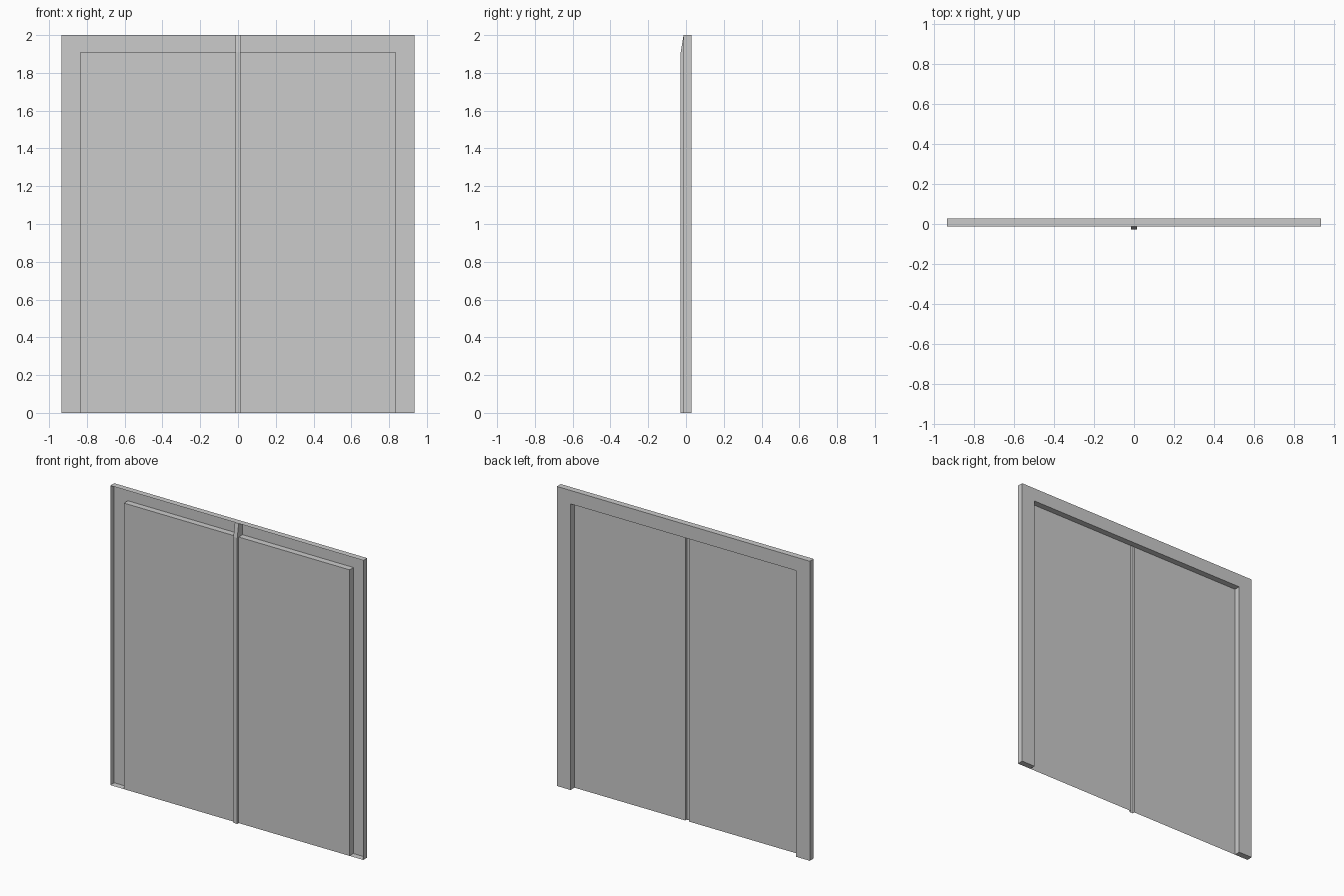
import bpy

if "Cube" in bpy.data.objects:
    bpy.data.objects.remove(bpy.data.objects["Cube"])

FRONT, BACK, RIB = -0.013, 0.028, -0.028   # depth planes (y)
OUT, INN = 0.934, 0.833                    # frame half widths
TOP, HEAD = 2.0, 1.91                      # frame top, opening top
SEAM = 0.014                               # half width of the centre rib


def make(name, verts, faces):
    mesh = bpy.data.meshes.new(name)
    mesh.from_pydata(verts, [], faces)
    mesh.update()
    obj = bpy.data.objects.new(name, mesh)
    bpy.context.collection.objects.link(obj)
    return obj


def arch(half, top, y):
    return [(-half, y, 0), (-half, y, top), (half, y, top), (half, y, 0)]


# Door frame: outer wall, face and reveal lofted as one open-fronted shell
rings = [arch(OUT, TOP, FRONT), arch(OUT, TOP, BACK),
         arch(INN, HEAD, BACK), arch(INN, HEAD, FRONT)]
verts = [v for ring in rings for v in ring]
faces = []
for r in range(3):
    for i in range(3):
        a = r * 4 + i
        faces.append((a, a + 1, a + 5, a + 4))
faces += [(0, 4, 8, 12), (15, 11, 7, 3)]   # jamb undersides
make("door_frame", verts, faces)

# Two door leaves
for side, name in ((-1, "left_door"), (1, "right_door")):
    x0, x1 = sorted((side * SEAM, side * INN))
    make(name, [(x0, FRONT, 0), (x1, FRONT, 0), (x1, FRONT, HEAD), (x0, FRONT, HEAD)],
         [(3, 2, 1, 0)])

# Centre rib: channel open to the back, tapering over the header
verts = []
for x in (-SEAM, SEAM):
    verts += [(x, FRONT, 0), (x, RIB, 0), (x, RIB, HEAD), (x, FRONT, HEAD),
              (x, FRONT, TOP), (x, BACK, TOP), (x, BACK, HEAD)]
make("centre_rib", verts, [
    (0, 1, 2, 3), (10, 9, 8, 7),            # channel sides
    (2, 4, 5, 6, 3), (10, 13, 12, 11, 9),   # sides above the doors
    (1, 8, 9, 2), (2, 9, 11, 4),            # front and sloped top
])
